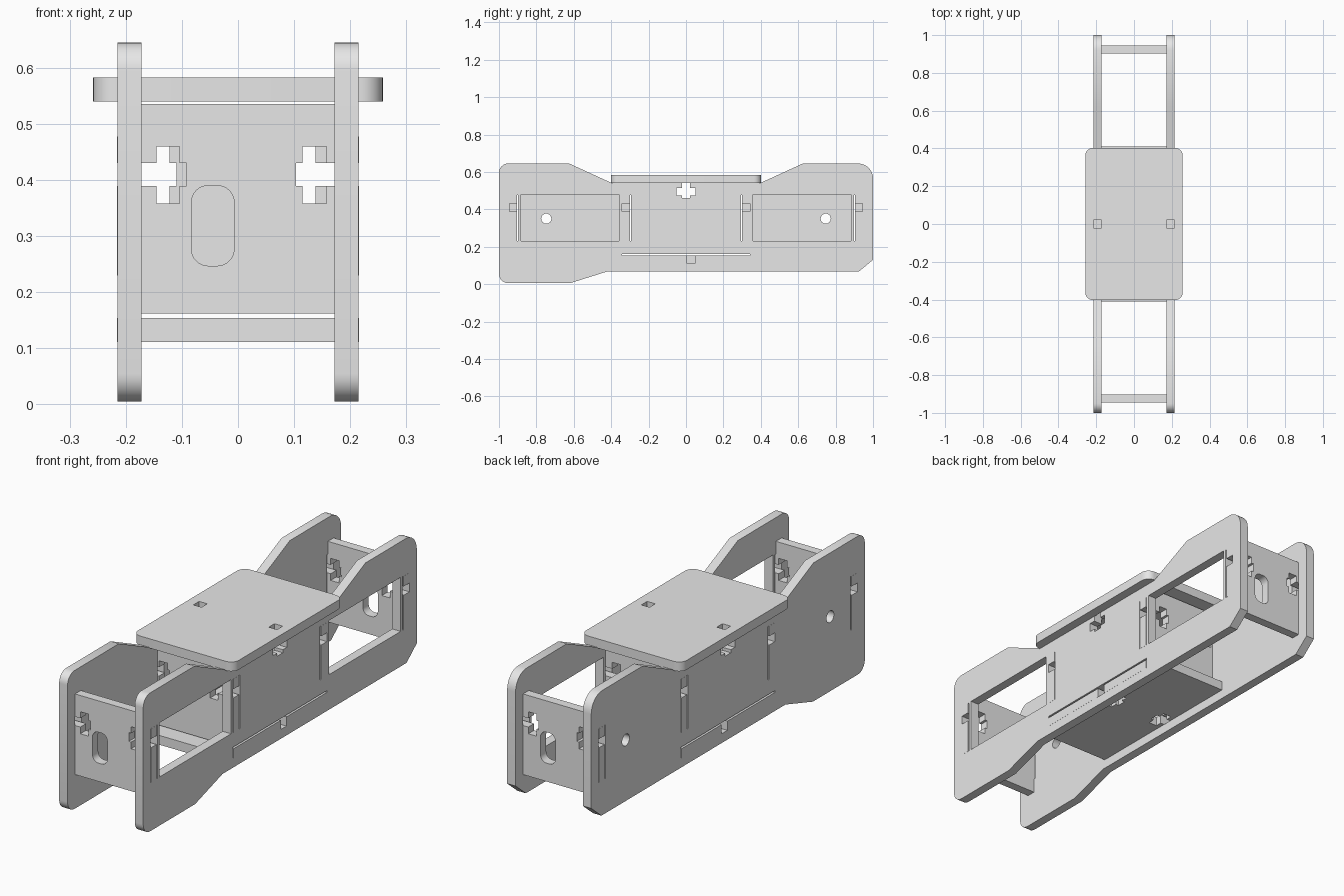
import bpy, bmesh, math
from mathutils import Vector

cube = bpy.data.objects.get("Cube")
if cube:
    bpy.data.objects.remove(cube, do_unlink=True)

grey = bpy.data.materials.new("plain grey")
grey.use_nodes = True
grey.diffuse_color = (0.8, 0.8, 0.8, 1)
grey.node_tree.nodes["Principled BSDF"].inputs["Base Color"].default_value = (0.8, 0.8, 0.8, 1)


def rounded(corners, steps=8):
    """Outline from (a, b, radius) corners."""
    out = []
    for i, (a, b, r) in enumerate(corners):
        p = Vector((a, b))
        if r == 0:
            out.append(p)
            continue
        u = (Vector(corners[i - 1][:2]) - p).normalized()
        v = (Vector(corners[(i + 1) % len(corners)][:2]) - p).normalized()
        half = u.angle(v) / 2
        mid = p + (u + v).normalized() * r / math.sin(half)
        start = p + u * r / math.tan(half) - mid
        end = p + v * r / math.tan(half) - mid
        sweep = math.atan2(start.x * end.y - start.y * end.x, start.dot(end))
        for k in range(steps + 1):
            t = sweep * k / steps
            c, s = math.cos(t), math.sin(t)
            out.append(mid + Vector((start.x * c - start.y * s, start.x * s + start.y * c)))
    return out


def rect(a0, a1, b0, b1, r=0):
    return rounded([(a0, b0, r), (a1, b0, r), (a1, b1, r), (a0, b1, r)])


def cross(a0, a1, b0, b1, n0, n1, m0, m1):
    """Bar a0-a1 by b0-b1 crossed by a nut pocket n0-n1 by m0-m1."""
    return [(a0, b0), (n0, b0), (n0, m0), (n1, m0), (n1, b0), (a1, b0),
            (a1, b1), (n1, b1), (n1, m1), (n0, m1), (n0, b1), (a0, b1)]


def circle(a, b, r, n=32):
    return [(a + r * math.cos(k * math.tau / n), b + r * math.sin(k * math.tau / n)) for k in range(n)]


def prisms(name, outlines, axis, lo, hi):
    place = {"X": lambda a, b, t: (t, a, b),
             "Y": lambda a, b, t: (a, t, b),
             "Z": lambda a, b, t: (a, b, t)}[axis]
    bm = bmesh.new()
    for pts in outlines:
        low = [bm.verts.new(place(a, b, lo)) for a, b in pts]
        high = [bm.verts.new(place(a, b, hi)) for a, b in pts]
        bm.faces.new(low)
        bm.faces.new(high)
        for i in range(len(pts)):
            bm.faces.new((low[i - 1], low[i], high[i], high[i - 1]))
    bmesh.ops.recalc_face_normals(bm, faces=bm.faces)
    mesh = bpy.data.meshes.new(name)
    bm.to_mesh(mesh)
    bm.free()
    ob = bpy.data.objects.new(name, mesh)
    bpy.context.collection.objects.link(ob)
    return ob


def panel(name, outline, holes, axis, lo, hi):
    """Flat sheet with holes cut through it."""
    ob = prisms(name, [outline], axis, lo, hi)
    cutter = prisms("cutter", holes, axis, lo - 0.02, hi + 0.02)
    cutter.hide_render = True
    mod = ob.modifiers.new("holes", "BOOLEAN")
    mod.operation, mod.solver, mod.object = "DIFFERENCE", "EXACT", cutter
    deps = bpy.context.evaluated_depsgraph_get()
    mesh = bpy.data.meshes.new_from_object(ob.evaluated_get(deps))
    ob.modifiers.clear()
    ob.data = mesh
    bpy.data.objects.remove(cutter, do_unlink=True)
    mesh.materials.clear()
    mesh.materials.append(grey)
    bpy.ops.object.select_all(action="DESELECT")
    ob.select_set(True)
    bpy.context.view_layer.objects.active = ob
    bpy.ops.object.shade_smooth_by_angle(angle=math.radians(30))
    return ob


# Side panels: same outline, tab slots and top nut slot
side_outline = rounded([
    (-1, 0.005, 0.05), (-0.62, 0.005, 0), (-0.42, 0.068, 0), (0.925, 0.068, 0),
    (1, 0.13, 0), (1, 0.645, 0.08), (0.625, 0.645, 0), (0.4, 0.542, 0),
    (-0.4, 0.542, 0), (-0.625, 0.645, 0), (-1, 0.645, 0.05)])
side_holes = [rect(-0.342, 0.342, 0.111, 0.162),
              cross(-0.05, 0.05, 0.474, 0.515, -0.021, 0.021, 0.46, 0.56)]
for s in (-1, 1):
    for near, far in ((0.294, 0.342), (0.897, 0.945)):
        side_holes.append(rect(s * near, s * far, 0.23, 0.477))

# One side has large windows, the other small round holes
windows = [rect(s * 0.358, s * 0.882, 0.23, 0.48) for s in (-1, 1)]
round_holes = [circle(s * 0.747, 0.35, 0.027) for s in (-1, 1)]
panel("left_side_panel", side_outline, side_holes + windows, "X", 0.172, 0.215)
panel("right_side_panel", side_outline, side_holes + round_holes, "X", -0.215, -0.172)


def tabbed(b0, b1, t0, t1):
    """Sheet between the sides with one tab into each side."""
    half = [(0.172, b0), (0.172, t0), (0.2155, t0), (0.2155, t1), (0.172, t1), (0.172, b1)]
    return half + [(-a, b) for a, b in reversed(half)]


# Bulkheads: bolt slots at both edges, handle slot in the end ones
def bulkhead(name, y0, y1, flip, shift, handle):
    def span(a, b):
        return sorted((flip * a + shift, flip * b + shift))
    holes = []
    for bar, nut in (((-0.24, -0.092), (-0.145, -0.104)), ((0.103, 0.24), (0.115, 0.158))):
        holes.append(cross(*span(*bar), 0.389, 0.43, *span(*nut), 0.358, 0.46))
    if handle:
        holes.append(rect(*span(-0.083, -0.007), 0.247, 0.39, 0.03))
    panel(name, tabbed(0.162, 0.535, 0.23, 0.477), holes, "Y", y0, y1)


bulkhead("front_bulkhead", -0.945, -0.903, 1, 0, True)
bulkhead("front_inner_bulkhead", -0.342, -0.3, -1, -0.007, False)
bulkhead("back_inner_bulkhead", 0.3, 0.342, -1, -0.007, False)
bulkhead("back_bulkhead", 0.903, 0.945, -1, 0, True)

# Floor with bolt slots
floor_holes = [cross(0.095, 0.24, 0.005, 0.047, 0.11, 0.152, -0.025, 0.077),
               cross(-0.24, -0.095, 0.005, 0.047, -0.152, -0.11, -0.025, 0.077)]
panel("floor", tabbed(-0.41, 0.41, -0.342, 0.342), floor_holes, "Z", 0.111, 0.154)

# Top plate with square bolt holes
panel("top_plate", rect(-0.258, 0.258, -0.402, 0.402, 0.04),
      [rect(s * 0.193 - 0.021, s * 0.193 + 0.021, -0.021, 0.021) for s in (-1, 1)],
      "Z", 0.54, 0.583)
